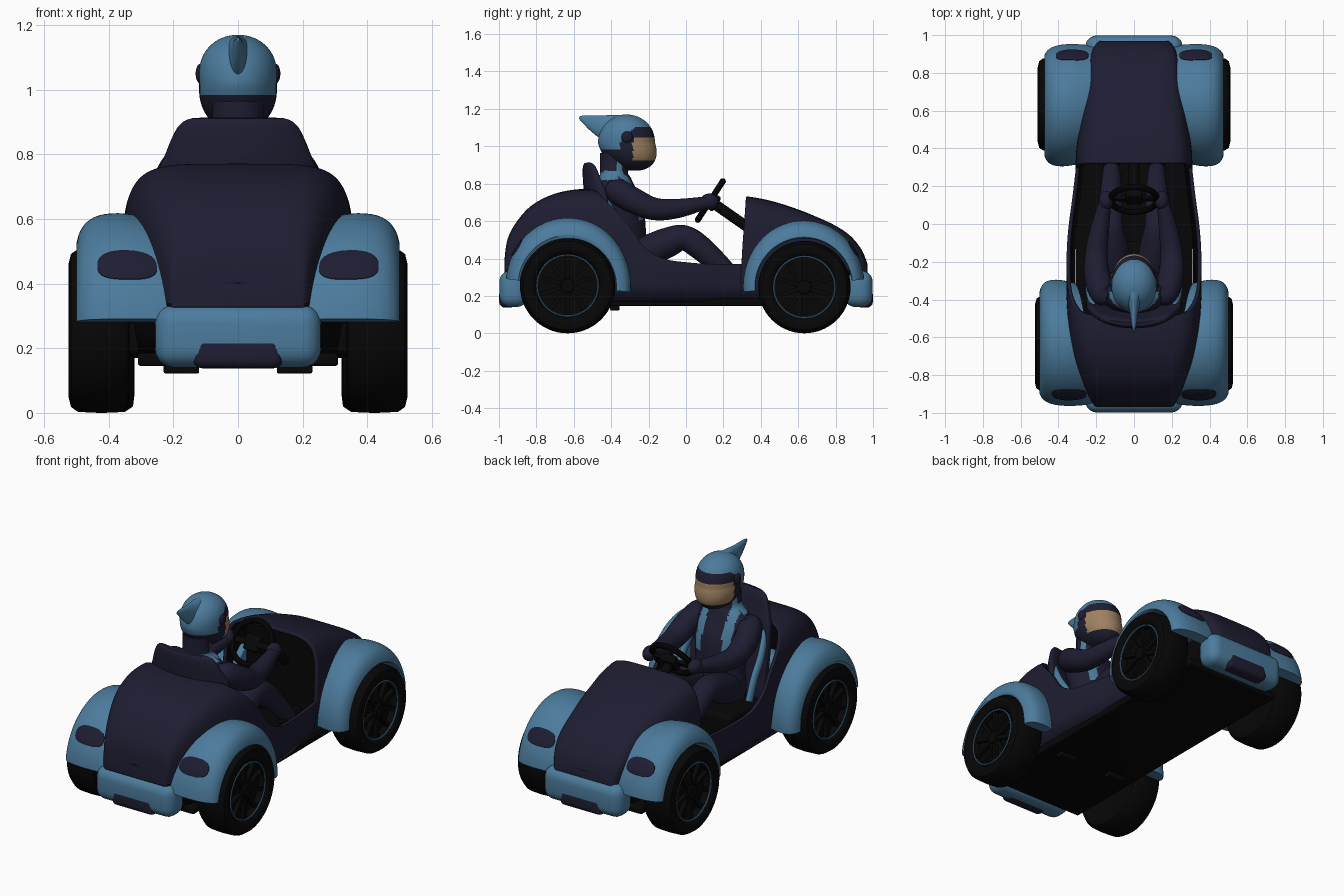
import bpy, bmesh, math
from math import sin, cos, pi, radians, copysign
from mathutils import Vector, Matrix

if "Cube" in bpy.data.objects:
    bpy.data.objects.remove(bpy.data.objects["Cube"])

def material(name, rgb):
    m = bpy.data.materials.new(name)
    m.diffuse_color = (*rgb, 1)
    m.use_nodes = True
    m.node_tree.nodes["Principled BSDF"].inputs["Base Color"].default_value = m.diffuse_color
    return m

NAVY = material("navy", (0.013, 0.0125, 0.032))
BLUE = material("steel blue", (0.072, 0.2, 0.335))
BLACK = material("black", (0.002, 0.002, 0.002))
TAN = material("visor tan", (0.34, 0.22, 0.12))

def finish(name, bm, mats, rule=None, recalc=True):
    bmesh.ops.remove_doubles(bm, verts=bm.verts, dist=1e-5)
    if recalc:
        bmesh.ops.recalc_face_normals(bm, faces=bm.faces)
    bm.normal_update()
    for f in bm.faces:
        f.material_index = rule(f.calc_center_median(), f.normal) if rule else 0
    me = bpy.data.meshes.new(name)
    bm.to_mesh(me)
    bm.free()
    ob = bpy.data.objects.new(name, me)
    bpy.context.collection.objects.link(ob)
    for m in mats:
        me.materials.append(m)
    bpy.ops.object.select_all(action='DESELECT')
    ob.select_set(True)
    bpy.context.view_layer.objects.active = ob
    bpy.ops.object.shade_smooth_by_angle(angle=radians(40))
    return ob

def smooth(pts, n):
    """Resample a list of tuples along a smooth curve."""
    out = []
    for i in range(len(pts) - 1):
        q = [pts[max(i - 1, 0)], pts[i], pts[i + 1], pts[min(i + 2, len(pts) - 1)]]
        for t in [k / n for k in range(n)]:
            out.append(tuple(0.5 * (2 * b + (c - a) * t + (2 * a - 5 * b + 4 * c - d) * t * t
                                    + (3 * b - a - 3 * c + d) * t ** 3) for a, b, c, d in zip(*q)))
    return out + [pts[-1]]

def loft(name, rings, mats, rule=None):
    bm = bmesh.new()
    vs = [[bm.verts.new(p) for p in r] for r in rings]
    n = len(vs[0])
    for a, b in zip(vs, vs[1:]):
        for i in range(n):
            bm.faces.new((a[i], a[(i + 1) % n], b[(i + 1) % n], b[i]))
    bm.faces.new(vs[0])
    bm.faces.new(vs[-1])
    return finish(name, bm, mats, rule)

def spow(v, e):
    return copysign(abs(v) ** e, v)

def tube(name, pts, mats, rule=None, power=2, n=5, seg=32):
    """Sweep of points (x, y, z, half width, half depth)."""
    pts, rings = smooth(pts, n), []
    for i, p in enumerate(pts):
        t = (Vector(pts[min(i + 1, len(pts) - 1)][:3]) - Vector(pts[max(i - 1, 0)][:3])).normalized()
        side = (Vector((1, 0, 0)) - t * t.x).normalized()
        up = t.cross(side)
        rings.append([Vector(p[:3]) + side * spow(cos(2 * pi * k / seg), 2 / power) * p[3]
                      + up * spow(sin(2 * pi * k / seg), 2 / power) * p[4] for k in range(seg)])
    return loft(name, rings, mats, rule)

def box(name, loc, size, mat, bevel=0.0, rot=0):
    bm = bmesh.new()
    bmesh.ops.create_cube(bm, size=1, matrix=Matrix.Translation(loc) @ Matrix.Rotation(rot, 4, 'X')
                          @ Matrix.Diagonal((*size, 1)))
    if bevel:
        bmesh.ops.bevel(bm, geom=bm.edges[:], offset=bevel, segments=5, profile=0.5, affect='EDGES')
    return finish(name, bm, [mat])

def ball(name, loc, size, mats, rule=None, warp=lambda v: v):
    bm = bmesh.new()
    bmesh.ops.create_uvsphere(bm, u_segments=72, v_segments=56, radius=1)
    for v in bm.verts:
        v.co = Vector([c * s + l for c, s, l in zip(warp(v.co.copy()), size, loc)])
    return finish(name, bm, mats, rule)

def torus(name, loc, rot, major, minor, mat):
    bpy.ops.mesh.primitive_torus_add(major_radius=major, minor_radius=minor, major_segments=56,
                                     minor_segments=10, location=loc, rotation=rot)
    bpy.context.object.name = name
    bpy.context.object.data.materials.append(mat)
    bpy.ops.object.shade_smooth_by_angle()

def shell(name, stations, lean, n, cols=18):
    """Bodywork skin from stations (y, half width, top, cut height), open below."""
    bm = bmesh.new()
    sides = ([], [])
    for s, rows in zip((1, -1), sides):
        for y, w, top, cut in smooth(stations, 6):
            zm = min(0.34, top - 0.12)
            amax = math.asin(max(0, min(1, (cut - zm) / (top - zm))) ** (n / 2))
            row = [(w * 0.93, 0.17), (w * 0.98, 0.085 + zm / 2)]
            for a in [amax * k / cols for k in range(cols + 1)]:
                x = w * cos(a) ** (2 / n) if a < pi / 2 - 1e-6 else 0
                row.append((x, zm + (top - zm) * sin(a) ** (2 / n)))
            rows.append([bm.verts.new((s * x, y + lean * max(0, z - 0.37) * max(0, 0.6 - y), z)) for x, z in row])
        for a, b in zip(rows, rows[1:]):
            for i in range(len(a) - 1):
                bm.faces.new((a[i], a[i + 1], b[i + 1], b[i]))
    end = 0 if stations[0][0] < 0 else -1          # close the nose or the tail
    r, l = sides[0][end], sides[1][end]
    for i in range(len(r) - 2):
        bm.faces.new((r[i], r[i + 1], l[i + 1], l[i]))
    bmesh.ops.remove_doubles(bm, verts=bm.verts, dist=1e-5)
    bmesh.ops.dissolve_degenerate(bm, edges=bm.edges, dist=1e-5)
    bm.normal_update()
    for f in bm.faces:
        c = f.calc_center_median()
        if f.normal.dot(c - Vector((0, c.y * 0.8, 0.34))) < 0:
            f.normal_flip()
    ob = finish(name, bm, [NAVY, BLACK], lambda c, n: int(c.z < .31 and abs(c.y) > .45), recalc=False)
    m = ob.modifiers.new("thickness", 'SOLIDIFY')
    m.thickness, m.offset, m.material_offset = 0.02, -1, 1

# bodywork: tail cowl running into the cockpit sides, and the bonnet
shell("tail_and_tub", [(-.97, .195, .40, .40), (-.955, .215, .50, .50), (-.91, .24, .59, .59),
      (-.83, .275, .68, .68), (-.72, .315, .74, .74), (-.6, .34, .768, .768), (-.5, .352, .77, .77),
      (-.45, .355, .765, .73), (-.38, .357, .76, .66), (-.3, .357, .76, .57), (-.22, .357, .75, .46),
      (-.12, .355, .74, .40), (0, .345, .73, .38), (.15, .325, .73, .37), (.32, .305, .73, .37)], 0, 5.5)
shell("bonnet", [(y, w, t, t) for y, w, t in [(.295, .31, .733), (.4, .305, .717), (.5, .292, .693),
      (.6, .28, .662), (.7, .265, .622), (.8, .25, .575), (.88, .235, .52), (.94, .21, .445), (.97, .185, .37)]], .25, 5)

# floor, bulkhead and underside
box("floor", (0, 0, .165), (.62, 1.72, .04), BLACK, .01)
box("bulkhead", (0, .45, .42), (.5, .03, .46), BLACK)
for s in (-1, 1):
    box("floor_bracket", (.175 * s, -.38, .14), (.11, .05, .035), BLACK, .005)

# mudguards: section (across, radius), swept over each wheel and squashed at both ends
SECTION = smooth([(0, .345), (.25, .36), (.5, .368), (.72, .362), (.87, .342), (.96, .31), (1, .275)], 4)

def guard_point(s, d, u, r, th):
    xin = .16 + (.16 if d < 0 else .12) * max(0, th) / pi
    r = .258 + (r - .258) * (1 - .3 * cos(th) ** 2) if r > .258 else r
    return (s * (xin + ((.5 if d < 0 else .475) - xin) * u), d * (.63 + r * cos(th)), .25 + r * sin(th))

def guard_radius(u):
    return next(a[1] + (b[1] - a[1]) * (u - a[0]) / (b[0] - a[0]) for a, b in zip(SECTION, SECTION[1:]) if u <= b[0])

for d, tag in ((-1, "rear"), (1, "front")):
    k, wr, shift = (1, .255, 0) if d < 0 else (.96, .247, -.015)
    for s in (-1, 1):
        prof = [(u, r * k) for u, r in SECTION] + [(.97, .258), (0, .258)]
        loft(tag + "_mudguard", [[guard_point(s, d, u, r, radians(7 + 178 * i / 48)) for u, r in prof]
                                 for i in range(49)], [BLUE])
        # lamp following the mudguard surface
        rings = []
        for q, h in ((1, -.004), (1, .004), (.9, .007), (.5, .007), (.01, .007)):
            ring = []
            for a in [2 * pi * i / 48 for i in range(48)]:
                u = .49 + .3 * q * spow(cos(a), .75)
                ring.append(guard_point(s, d, u, guard_radius(u) * k + h, radians(37) + .15 * q * spow(sin(a), .75)))
            rings.append(ring)
        loft(tag + "_lamp", rings, [NAVY])
        # wheel turned from a profile, with rim ring and spokes
        turned = [(.345, .02), (.345, .16), (.335, .19), (.34, .23), (.365, .247), (.43, .25), (.495, .247),
                  (.517, .232), (.525, .2), (.515, .175), (.5, .166), (.465, .16), (.465, .02)]
        loft(tag + "_wheel", [[(s * (x + shift), d * .633 + r * wr / .25 * cos(2 * pi * i / 56),
             wr + r * wr / .25 * sin(2 * pi * i / 56)) for i in range(56)] for x, r in turned], [BLACK])
        torus(tag + "_rim_ring", (s * (.508 + shift), d * .633, wr), (0, pi / 2, 0), .163, .005, BLUE)
        bm = bmesh.new()
        base = Matrix.Translation((s * (.482 + shift), d * .633, wr))
        for i in range(10):
            bmesh.ops.create_cube(bm, size=1, matrix=base @ Matrix.Rotation(2 * pi * i / 10, 4, 'X')
                                  @ Matrix.Translation((0, 0, .09)) @ Matrix.Diagonal((.025, .022, .145, 1)))
        bmesh.ops.create_cone(bm, cap_ends=True, segments=24, radius1=.04, radius2=.035, depth=.05,
                              matrix=base @ Matrix.Rotation(s * pi / 2, 4, 'Y'))
        finish(tag + "_spokes", bm, [BLACK])
    box(tag + "_axle", (0, d * .63, .23), (.72, .1, .1), BLACK, .02)
    box(tag + "_bumper", (0, d * .922, .238), (.515, .152, .195), BLUE, .06)
    box(tag + "_bumper_plate", (0, d * .954, .188), (.28, .09, .10), NAVY, .03)

# seat, its back wrapped around the driver
seat = tube("seat_back", [(0, -.43, .2, .22, .04), (0, -.46, .5, .25, .04), (0, -.49, .72, .25, .04),
     (0, -.505, .8, .225, .035), (0, -.515, .87, .195, .028), (0, -.52, .9, .17, .02),
     (0, -.522, .912, .14, .01)], [NAVY], power=3.5, seg=64)
for v in seat.data.vertices:
    v.co.y += 1.0 * v.co.x ** 2 - .01
box("seat_cushion", (0, -.27, .26), (.46, .36, .16), BLACK, .03)
for s in (-1, 1):
    tube("seat_bolster", [(.215 * s, -.44, .72, .015, .02), (.235 * s, -.37, .6, .018, .025),
         (.24 * s, -.30, .5, .018, .025), (.24 * s, -.25, .38, .018, .025)], [BLUE])

# steering wheel and column
torus("steering_wheel", (0, .13, .71), (radians(57), 0, 0), .122, .017, BLACK)
box("steering_spoke", (0, .135, .705), (.24, .035, .02), BLACK, .006, radians(57))
box("steering_hub", (0, .145, .70), (.09, .09, .05), BLACK, .012, radians(57))
tube("steering_column", [(0, .14, .70, .028, .028), (0, .44, .49, .028, .028)], [BLACK])

# driver body with painted straps and collar
def suit(c, n):
    return int((.065 < abs(c.x) < .115 and c.z > .6 and n.y > .15) or (.82 < c.z < .865 and c.y < -.36))

tube("torso", [(0, -.30, .28, .12, .09), (0, -.31, .38, .16, .12), (0, -.325, .5, .145, .115),
     (0, -.345, .65, .165, .12), (0, -.37, .75, .18, .105), (0, -.38, .81, .14, .09),
     (0, -.385, .86, .085, .075), (0, -.38, .96, .08, .08)], [NAVY, BLUE], suit, n=10, seg=72)
for s in (-1, 1):
    tube("arm", [(.13 * s, -.39, .79, .03, .03), (.165 * s, -.37, .765, .065, .065), (.195 * s, -.28, .71, .068, .068),
         (.2 * s, -.17, .665, .06, .06), (.185 * s, -.05, .667, .052, .052), (.16 * s, .08, .692, .037, .037),
         (.15 * s, .12, .70, .033, .033)], [NAVY])
    ball("glove", (.148 * s, .125, .705), (.038, .05, .042), [NAVY])
    tube("leg", [(.09 * s, -.31, .39, .07, .07), (.1 * s, -.22, .43, .085, .085), (.115 * s, -.1, .485, .08, .08),
         (.125 * s, -.01, .51, .068, .068), (.125 * s, .08, .455, .066, .066), (.12 * s, .2, .345, .055, .055),
         (.12 * s, .29, .25, .045, .045)], [NAVY])
    ball("shoe", (.12 * s, .32, .235), (.045, .1, .045), [BLACK])
    ball("helmet_ear_disc", (.117 * s, -.315, 1.05), (.014, .03, .03), [NAVY])

# helmet: blue crown, navy chin and brow, tan visor
def helmet_paint(c, n):
    if c.y > -.285 and .925 < c.z < 1.05 - max(0, -.24 - c.y) * .2:
        return 2
    return int(c.z < .98 or c.y > max(-.35, -.35 + (c.z - 1.05) * 1.6) and c.z < 1.10)

def helmet_shape(v):
    low, high = max(0, -v.z), max(0, v.z)
    v.y += .35 * low * (1 if v.y > 0 else .6)
    v.x *= 1 + .1 * low + .15 * high
    v.z = spow(v.z, .95)
    return v

ball("helmet", (0, -.318, 1.02), (.12, .152, .15), [BLUE, NAVY, TAN], helmet_paint, helmet_shape)
tube("helmet_spike", [(0, -.33, 1.095, .055, .07), (0, -.42, 1.10, .032, .068), (0, -.48, 1.118, .02, .05),
     (0, -.535, 1.141, .012, .026), (0, -.57, 1.155, .004, .008)], [BLUE])
